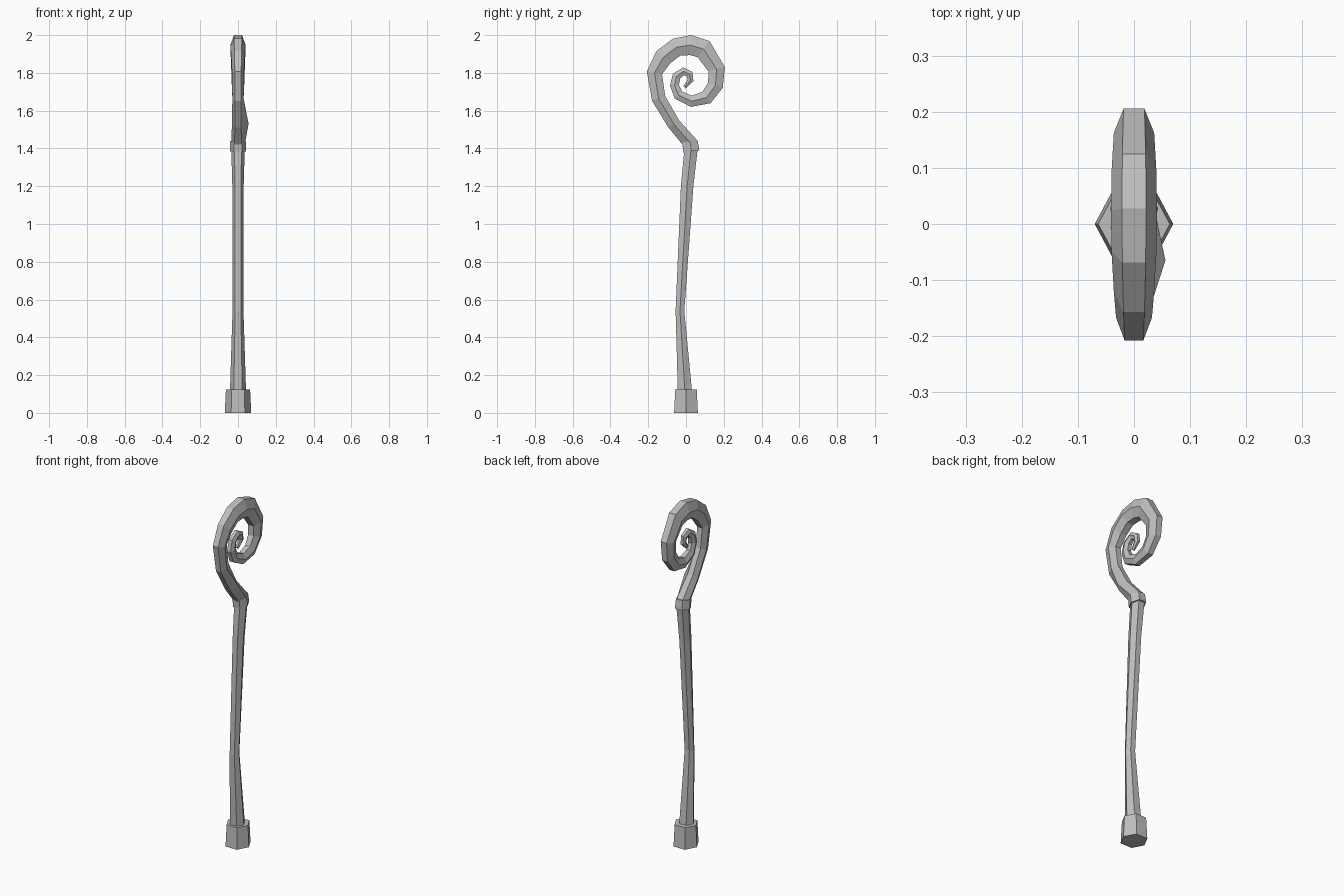
import bpy
import bmesh
from mathutils import Vector

default_cube = bpy.data.objects.get("Cube")
if default_cube:
    bpy.data.objects.remove(default_cube, do_unlink=True)

# One flat colour for the whole staff
grey = bpy.data.materials.new("plain grey")
grey.use_nodes = True
colour = (0.52, 0.52, 0.52, 1)
grey.diffuse_color = colour
grey.node_tree.nodes["Principled BSDF"].inputs["Base Color"].default_value = colour


def hex_tube(name, stations, bulge_at=None, bulge=0.0):
    """Sweep a six-sided section along a path in the YZ plane.
    Each station is (y, z, half width in x, half depth across the path)."""
    bm = bmesh.new()
    centres = [Vector((0, s[0], s[1])) for s in stations]
    rings = []
    last = len(stations) - 1
    for i, (_, _, width, depth) in enumerate(stations):
        # average the neighbouring directions so each joint is mitred
        directions = []
        if i > 0:
            directions.append((centres[i] - centres[i - 1]).normalized())
        if i < last:
            directions.append((centres[i + 1] - centres[i]).normalized())
        tangent = sum(directions, Vector()).normalized()
        across = Vector((1, 0, 0)).cross(tangent)
        half = width * 0.52
        section = [(width, 0), (half, depth), (-half, depth),
                   (-width, 0), (-half, -depth), (half, -depth)]
        ring = [bm.verts.new(centres[i] + Vector((x, 0, 0)) + across * d)
                for x, d in section]
        if i == bulge_at:
            ring[0].co.x += bulge
        rings.append(ring)
    for lower, upper in zip(rings, rings[1:]):
        for k in range(6):
            n = (k + 1) % 6
            bm.faces.new((lower[k], lower[n], upper[n], upper[k]))
    bm.faces.new(rings[0])
    bm.faces.new(rings[-1])
    bmesh.ops.recalc_face_normals(bm, faces=bm.faces)
    mesh = bpy.data.meshes.new(name)
    bm.to_mesh(mesh)
    bm.free()
    mesh.materials.append(grey)
    obj = bpy.data.objects.new(name, mesh)
    bpy.context.collection.objects.link(obj)
    return obj


# Heavy foot at the bottom
hex_tube("foot", [(0, 0, 0.07, 0.063), (0, 0.125, 0.064, 0.057)])

# Slightly bent shaft
hex_tube("shaft", [
    (-0.005, 0.1, 0.043, 0.038),
    (-0.032, 0.54, 0.029, 0.023),
    (0.006, 1.2, 0.03, 0.033),
    (0.028, 1.41, 0.036, 0.035),
])

# Collar between shaft and crook
hex_tube("collar", [(0.028, 1.385, 0.043, 0.043), (0.021, 1.438, 0.041, 0.041)])

# Curled crook, tapering to a point in the middle of the spiral
hex_tube("crook", [
    (0.03, 1.42, 0.036, 0.037),
    (-0.065, 1.53, 0.032, 0.034),
    (-0.145, 1.665, 0.03, 0.037),
    (-0.167, 1.8, 0.032, 0.041),
    (-0.12, 1.883, 0.036, 0.049),
    (-0.05, 1.936, 0.04, 0.049),
    (0.024, 1.947, 0.041, 0.053),
    (0.093, 1.926, 0.04, 0.053),
    (0.162, 1.82, 0.036, 0.045),
    (0.156, 1.735, 0.033, 0.041),
    (0.109, 1.67, 0.03, 0.037),
    (0.029, 1.65, 0.027, 0.03),
    (-0.04, 1.682, 0.024, 0.027),
    (-0.061, 1.735, 0.022, 0.024),
    (-0.05, 1.782, 0.02, 0.023),
    (-0.013, 1.809, 0.018, 0.021),
    (0.019, 1.793, 0.016, 0.019),
    (0.024, 1.761, 0.014, 0.016),
    (-0.008, 1.724, 0.008, 0.009),
], bulge_at=1, bulge=0.024)
